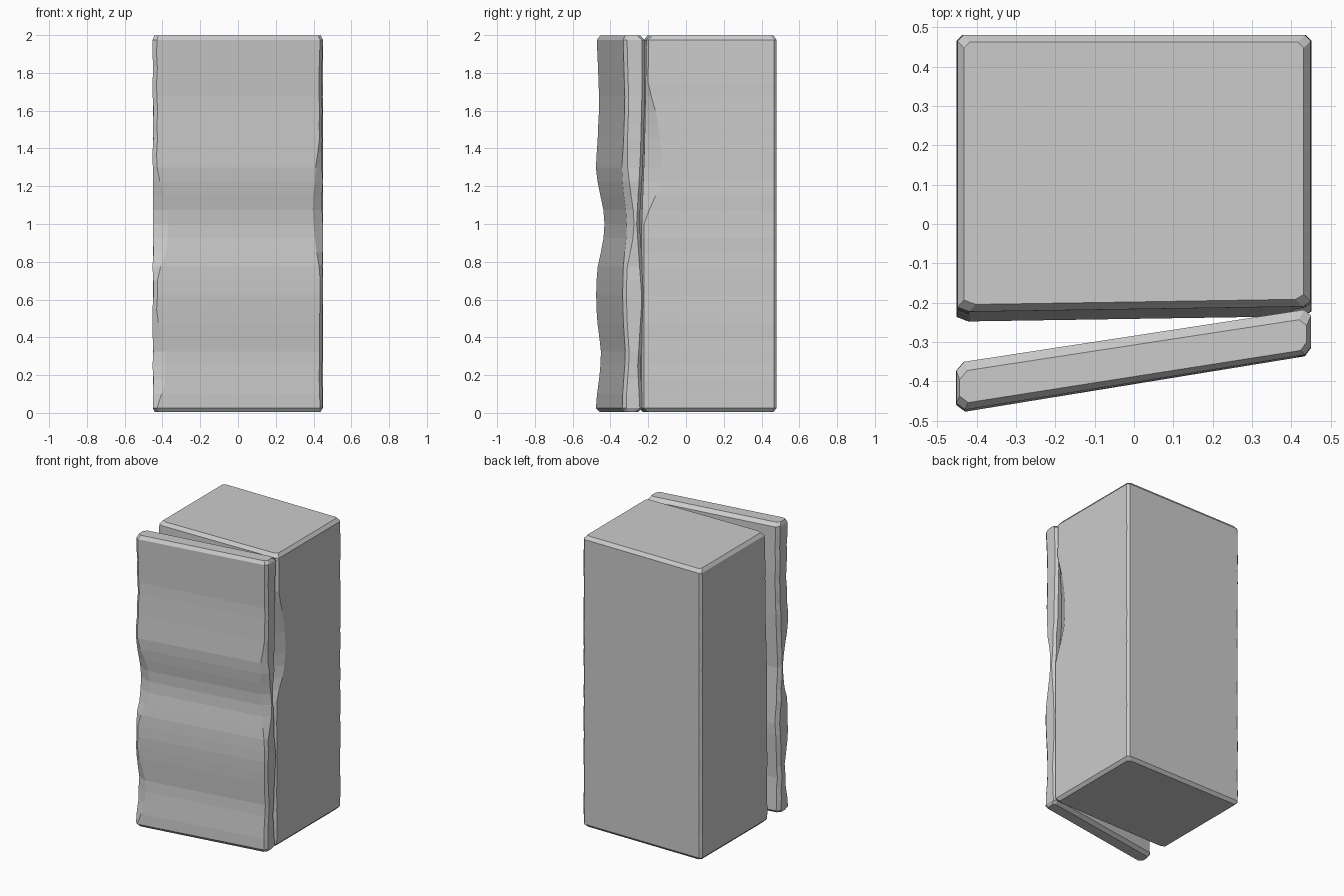
import bpy, bmesh, random

if "Cube" in bpy.data.objects:
    bpy.data.objects.remove(bpy.data.objects["Cube"])

random.seed(4)


def interp(keys, z):
    """Piecewise-linear value at height z from (z, value) keys."""
    if z <= keys[0][0]:
        return keys[0][1]
    for (z0, a), (z1, b) in zip(keys, keys[1:]):
        if z <= z1:
            return a + (b - a) * (z - z0) / (z1 - z0)
    return keys[-1][1]


def dent(z, z0, zm, z1, depth):
    """Smooth-ended bump between z0 and z1 peaking at zm."""
    t = max(0, (z - z0) / (zm - z0) if z < zm else (z1 - z) / (z1 - zm))
    return depth * t * (2 - t)


def section(fl, fr, br, bl, chamfers):
    """Octagon from four corners; chamfers are (dx, dy) per corner."""
    pts = []
    signs = ((1, 1), (-1, 1), (-1, -1), (1, -1))
    corners = (fl, fr, br, bl)
    for i, ((x, y), (sx, sy), (dx, dy)) in enumerate(zip(corners, signs, chamfers)):
        other = corners[(1, 0, 3, 2)[i]]
        slope = (other[1] - y) / (other[0] - x)
        side = (x, y + sy * dy)
        face = (x + sx * dx, y + sx * dx * slope)
        pts += [side, face] if i % 2 == 0 else [face, side]
    return pts


def loft(name, rings):
    """Skin a stack of rings, closed top and bottom."""
    bm = bmesh.new()
    loops = [[bm.verts.new((x, y, z)) for x, y in pts] for z, pts in rings]
    for a, b in zip(loops, loops[1:]):
        for i in range(len(a)):
            j = (i + 1) % len(a)
            bm.faces.new((a[i], a[j], b[j], b[i]))
    bm.faces.new(loops[0][::-1])
    bm.faces.new(loops[-1])
    bmesh.ops.recalc_face_normals(bm, faces=bm.faces)
    mesh = bpy.data.meshes.new(name)
    bm.to_mesh(mesh)
    bm.free()
    ob = bpy.data.objects.new(name, mesh)
    bpy.context.collection.objects.link(ob)
    return ob


def wobble():
    return random.uniform(-0.003, 0.003)


# Heights: bevelled bottom ring, even levels, bevelled top ring
levels = [(0.005, 0.018), (0.025, 0)]
levels += [(0.1 + 0.075 * i, 0) for i in range(25)]
levels += [(1.975, 0), (1.998, 0.018)]

# Cabinet body with a dented front right edge
body_front = [(0, -0.24), (1.0, -0.24), (1.4, -0.225), (2, -0.215)]
rings = []
for z, s in levels:
    x0, x1 = -0.45 + s + wobble() / 2, 0.45 - s + wobble() / 2
    y0, y1 = interp(body_front, z) + s, 0.48 - s
    d = dent(z, 1.03, 1.3, 1.73, 1)
    chamfers = ((0.03, 0.012), (0.02 + 0.03 * d, 0.012 + 0.08 * d),
                (0.015, 0.015), (0.015, 0.015))
    rings.append((z, section((x0, y0 - 0.008), (x1, y0 + 0.006),
                             (x1, y1), (x0, y1), chamfers)))
loft("cabinet_body", rings)

# Warped door, ajar on its right-hand hinge, with battered edges
front_wave = [(0, 0), (0.08, 0), (0.3, 0.022), (0.5, 0.005), (0.65, 0), (0.78, 0.007),
              (0.95, 0.036), (1.05, 0.036), (1.2, 0.008), (1.3, 0),
              (1.45, 0.009), (1.65, 0.018), (2, 0.004)]
back_wave = [(0, 0.01), (0.25, 0.022), (0.6, 0.0), (1.0, 0.028),
             (1.35, 0.008), (1.65, 0), (2, 0)]
rings = []
for z, s in levels:
    x0, x1 = -0.45 + s * 0.5 + wobble(), 0.447 - s * 0.5 + wobble()
    f, b = interp(front_wave, z) + s, interp(back_wave, z) + s * 1.3
    left = dent(z, 0.72, 1.0, 1.26, 0.06) + dent(z, 0.03, 0.25, 0.5, 0.045)
    right = dent(z, 0.77, 1.05, 1.42, 0.035)
    chamfers = ((0.022 + left, 0.02 + left * 0.3), (0.015 + right, 0.018 + right * 0.4),
                (0.018, 0.018), (0.02, 0.02))
    rings.append((z, section((x0, -0.407 + 0.163 * x0 + f),
                             (x1, -0.407 + 0.163 * x1 + f * 0.75),
                             (x1, -0.284 + 0.153 * x1 - b),
                             (x0, -0.284 + 0.153 * x0 - b), chamfers)))
loft("door", rings)
